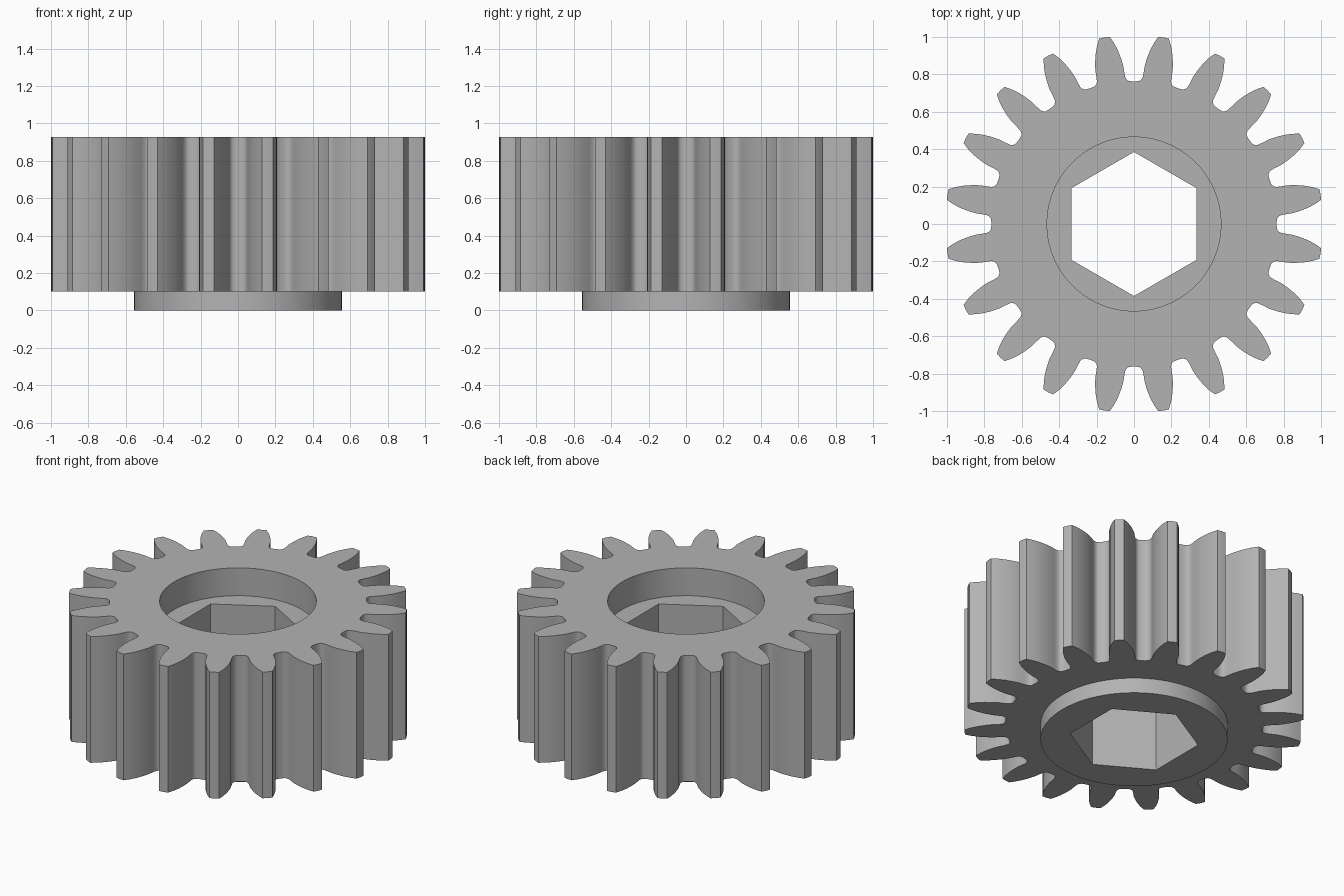
import bpy
import bmesh
from math import sin, cos, radians

cube = bpy.data.objects.get("Cube")
if cube:
    bpy.data.objects.remove(cube, do_unlink=True)

TEETH = 20
PITCH = 360 / TEETH
BOTTOM, TOP, FLOOR = 0.1, 0.927, 0.745

# Half of one tooth gap, from root to tip: (radius, degrees from gap centre)
GAP_HALF = [(0.763, 0.7), (0.765, 2.0), (0.772, 2.8), (0.785, 3.4), (0.81, 3.65),
            (0.85, 3.9), (0.89, 4.5), (0.93, 5.25), (0.97, 6.2), (1.008, 7.35)]


def polar(radius, degrees):
    return radius * cos(radians(degrees)), radius * sin(radians(degrees))


def circle(radius, sides, start=0):
    return [polar(radius, start + 360 * i / sides) for i in range(sides)]


def gear_outline():
    gap = [(r, -a) for r, a in reversed(GAP_HALF)] + GAP_HALF
    tip = [(1.01, PITCH / 2)]
    return [polar(r, a + PITCH * k) for k in range(TEETH) for r, a in gap + tip]


def add_loop(bm, outline, z):
    verts = [bm.verts.new((x, y, z)) for x, y in outline]
    edges = [bm.edges.new((v, verts[i - 1])) for i, v in enumerate(verts)]
    return verts, edges


def wall(bm, lower, upper):
    a, b = lower[0], upper[0]
    for i in range(len(a)):
        bm.faces.new((a[i - 1], a[i], b[i], b[i - 1]))


def ring(bm, outer, inner):
    bmesh.ops.triangle_fill(bm, edges=outer[1] + inner[1], use_beauty=True)


grey = bpy.data.materials.new("plain_grey")
grey.use_nodes = True
colour = (0.45, 0.45, 0.45, 1)
grey.diffuse_color = colour
grey.node_tree.nodes["Principled BSDF"].inputs["Base Color"].default_value = colour

bm = bmesh.new()
teeth = gear_outline()
hexagon = circle(0.385, 6, 30)
recess = circle(0.465, 80)
boss = circle(0.555, 80)

# Hexagonal bore and round recess
bore_low, bore_high = add_loop(bm, hexagon, 0), add_loop(bm, hexagon, FLOOR)
recess_low, recess_high = add_loop(bm, recess, FLOOR), add_loop(bm, recess, TOP)
wall(bm, bore_low, bore_high)
ring(bm, recess_low, bore_high)
wall(bm, recess_low, recess_high)

# Toothed body
gear_low, gear_high = add_loop(bm, teeth, BOTTOM), add_loop(bm, teeth, TOP)
ring(bm, gear_high, recess_high)
wall(bm, gear_low, gear_high)

# Round boss underneath
boss_low, boss_high = add_loop(bm, boss, 0), add_loop(bm, boss, BOTTOM)
ring(bm, gear_low, boss_high)
wall(bm, boss_low, boss_high)
ring(bm, boss_low, bore_low)

bmesh.ops.recalc_face_normals(bm, faces=bm.faces[:])
mesh = bpy.data.meshes.new("spur_gear")
bm.to_mesh(mesh)
bm.free()
mesh.materials.append(grey)
gear = bpy.data.objects.new("spur_gear", mesh)
bpy.context.collection.objects.link(gear)

bpy.ops.object.select_all(action="DESELECT")
gear.select_set(True)
bpy.context.view_layer.objects.active = gear
bpy.ops.object.shade_smooth_by_angle(angle=radians(30))
